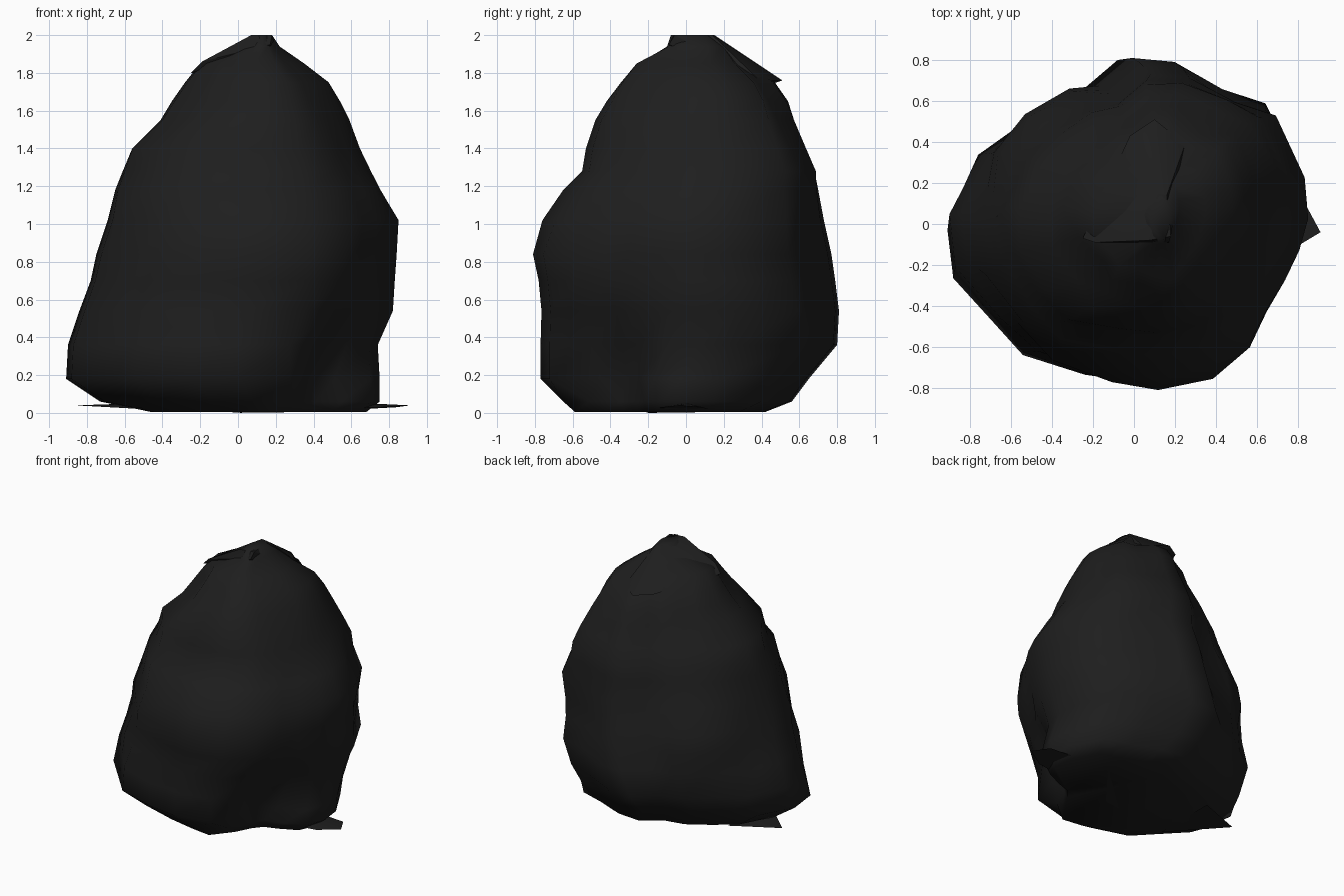
import bpy, bmesh, math
from mathutils import Vector

cube = bpy.data.objects.get("Cube")
if cube:
    bpy.data.objects.remove(cube, do_unlink=True)

# Single matte black plastic
plastic = bpy.data.materials.new("black plastic")
plastic.use_nodes = True
tone = (0.013, 0.013, 0.013, 1)
plastic.diffuse_color = tone
shader = plastic.node_tree.nodes["Principled BSDF"]
shader.inputs["Base Color"].default_value = tone
shader.inputs["Roughness"].default_value = 0.6


def finish(name, bm, angle):
    """Turn a bmesh into a shaded object."""
    bmesh.ops.recalc_face_normals(bm, faces=bm.faces)
    mesh = bpy.data.meshes.new(name)
    bm.to_mesh(mesh)
    bm.free()
    mesh.materials.append(plastic)
    obj = bpy.data.objects.new(name, mesh)
    bpy.context.collection.objects.link(obj)
    bpy.ops.object.select_all(action="DESELECT")
    obj.select_set(True)
    bpy.context.view_layer.objects.active = obj
    bpy.ops.object.shade_smooth_by_angle(angle=math.radians(angle))
    return obj


# Irregular plan outline, counter-clockwise
outline = [(.85, .05), (.83, .27), (.67, .6), (.45, .68), (.19, .8), (-.03, .82),
           (-.2, .68), (-.38, .64), (-.58, .5), (-.76, .34), (-.84, .17), (-.91, .04),
           (-.88, -.23), (-.67, -.48), (-.52, -.66), (-.2, -.77), (.05, -.81),
           (.35, -.76), (.56, -.61), (.64, -.42), (.72, -.28), (.8, -.12)]

# Height, then left-right and front-back limits of each level
levels = [(.005, -.46, .68, -.59, .42), (.06, -.73, .75, -.65, .56), (.18, -.91, .75, -.77, .65),
          (.36, -.9, .74, -.77, .8), (.54, -.84, .82, -.765, .81), (.7, -.78, .83, -.78, .79),
          (.84, -.75, .84, -.81, .77), (1.02, -.69, .85, -.76, .73), (1.18, -.65, .77, -.65, .7),
          (1.28, -.61, .73, -.55, .68), (1.4, -.56, .67, -.53, .62), (1.55, -.41, .59, -.48, .57),
          (1.65, -.35, .54, -.42, .54), (1.75, -.28, .48, -.36, .47), (1.85, -.2, .35, -.28, .34),
          (1.94, .01, .22, -.1, .23), (2, .07, .18, -.08, .14)]

# Local dents (negative) and bulges: centre, reach, push
dents = [((.62, -.55, .25), .4, -.12), ((.48, -.45, 0), .35, -.15),
         ((-.5, .52, .85), .4, .09), ((-.5, .5, .45), .25, -.04),
         ((-.42, -.42, 1.35), .4, .06), ((-.75, -.45, .62), .25, .06),
         ((.45, -.55, 1), .3, -.04), ((.5, .6, .75), .3, -.05),
         ((.35, .5, 1.35), .3, .05), ((.65, .1, 1.3), .25, -.03),
         ((.03, -.28, 1.78), .16, -.06)]


def span(t, low, high):
    return (low + high) / 2 + t * (high - low) / 2


# Sack body: the outline lofted through every level
xs, ys = zip(*outline)
bm = bmesh.new()
rings = []
for z, x0, x1, y0, y1 in levels:
    neck = max(0, min(1, (z - 1.3) / .5)) * (1 if z < 1.9 else .5)
    ring = []
    for i, (x, y) in enumerate(outline):
        u = 2 * (x - min(xs)) / (max(xs) - min(xs)) - 1
        v = 2 * (y - min(ys)) / (max(ys) - min(ys)) - 1
        pleat = 1 - .08 * neck * (i % 5 == 3)
        p = Vector((span(u * pleat, x0, x1), span(v * pleat, y0, y1), z))
        push = 0
        for centre, reach, amount in dents:
            gap = (p - Vector(centre)).length / reach
            push += amount * max(0, 1 - gap * gap)
        outward = Vector((p.x, p.y, 0)).normalized()
        ring.append(bm.verts.new(p + outward * push))
    rings.append(ring)
for low, high in zip(rings, rings[1:]):
    for i in range(len(low)):
        j = (i + 1) % len(low)
        bm.faces.new((low[i], low[j], high[j], high[i]))
bm.faces.new(rings[0][::-1])
bm.faces.new(rings[-1])
finish("sack_body", bm, 80)


def hull(name, points, angle=30):
    """Creased scrap of plastic wrapped around a few points."""
    bm = bmesh.new()
    for p in points:
        bm.verts.new(p)
    bmesh.ops.convex_hull(bm, input=bm.verts)
    return finish(name, bm, angle)


# Gathered top, with its loose end folded over the back
hull("folded_top", [(.07, -.08, 2), (.18, -.06, 2), (.16, .14, 2), (.1, .15, 2),
                    (-.25, -.07, 1.8), (-.19, -.09, 1.86), (.17, -.09, 1.95),
                    (.25, .39, 1.76), (.1, .51, 1.76), (-.02, .43, 1.77), (.1, .42, 1.73)])

# Loose scraps spread flat under the base
hull("left_base_fin", [(.91, -.04, .04), (.84, .09, .03), (.38, .17, .005),
                       (-.04, -.21, 0), (.76, -.13, .03), (.7, 0, .05)])
hull("right_base_fin", [(-.86, .05, .04), (-.5, -.3, .02), (-.5, .2, .02), (-.55, 0, .05)])
